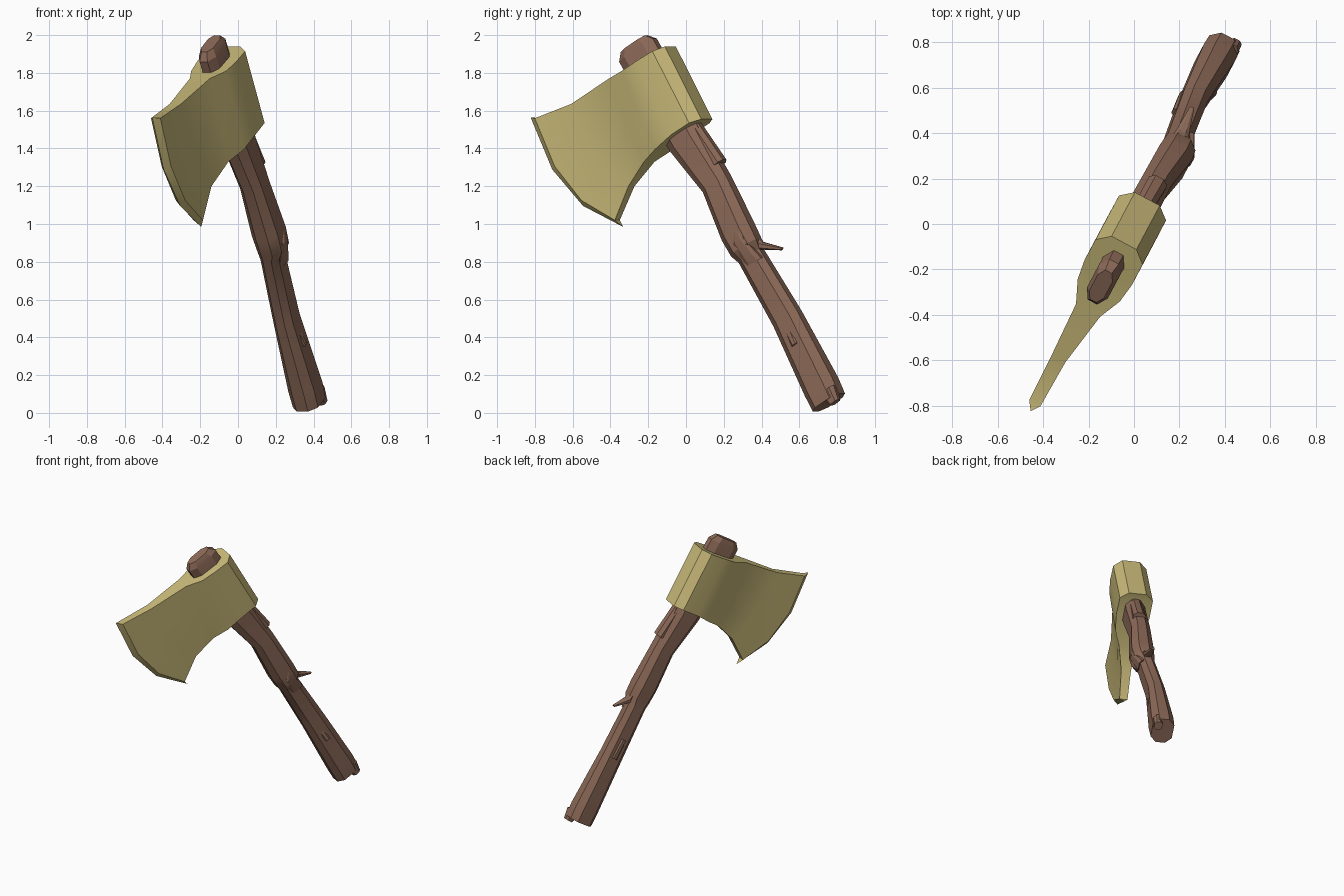
import bpy, bmesh, math
from mathutils import Vector

cube = bpy.data.objects.get("Cube")
if cube:
    bpy.data.objects.remove(cube)

# Tool plane: u runs horizontally from blade to grip, w across the thickness
YAW = math.radians(28)
U = Vector((math.sin(YAW), math.cos(YAW), 0))
W = Vector((math.cos(YAW), -math.sin(YAW), 0))
Z = Vector((0, 0, 1))


def place(u, w, z):
    return U * u + W * w + Z * z


def material(name, color):
    mat = bpy.data.materials.new(name)
    mat.use_nodes = True
    mat.diffuse_color = color
    mat.node_tree.nodes["Principled BSDF"].inputs["Base Color"].default_value = color
    return mat


def finish(name, bm, mat, angle):
    bmesh.ops.recalc_face_normals(bm, faces=bm.faces)
    mesh = bpy.data.meshes.new(name)
    bm.to_mesh(mesh)
    bm.free()
    mesh.materials.append(mat)
    obj = bpy.data.objects.new(name, mesh)
    bpy.context.collection.objects.link(obj)
    bpy.ops.object.select_all(action="DESELECT")
    obj.select_set(True)
    bpy.context.view_layer.objects.active = obj
    bpy.ops.object.shade_smooth_by_angle(angle=math.radians(angle))
    return obj


def loft(name, stations, mat, angle=25):
    """Chamfered-rectangle sections (u, w, z, half depth, half width), capped."""
    bm = bmesh.new()
    axis = (place(*stations[-1][:3]) - place(*stations[0][:3])).normalized()
    depth = axis.cross(W).normalized()
    width = axis.cross(depth).normalized()
    corners = [(1, .45), (.55, 1), (-.55, 1), (-1, .45),
               (-1, -.45), (-.55, -1), (.55, -1), (1, -.45)]
    rings = []
    for u, w, z, hd, hw in stations:
        c = place(u, w, z)
        rings.append([bm.verts.new(c + depth * hd * a + width * hw * b) for a, b in corners])
    for r, s in zip(rings, rings[1:]):
        for i in range(8):
            j = (i + 1) % 8
            bm.faces.new((r[i], r[j], s[j], s[i]))
    bm.faces.new(rings[0])
    bm.faces.new(rings[-1])
    return finish(name, bm, mat, angle)


metal = material("brass yellow metal", (.58, .485, .19, 1))
wood = material("brown wood", (.262, .142, .096, 1))

# Axe head: stations from the poll to the cutting edge
# (top point, bottom point, half thickness, outward bulge of the middle rows)
head_stations = [
    ((-.094, 1.94), (.125, 1.555), .062, (0, 0)),
    ((-.14, 1.915), (.08, 1.535), .117, (0, 0)),
    ((-.24, 1.86), (-.03, 1.47), .118, (0, 0)),
    ((-.33, 1.81), (-.13, 1.395), .105, (0, 0)),
    ((-.43, 1.77), (-.22, 1.33), .06, (0, 0)),
    ((-.68, 1.635), (-.335, 1.2), .034, (-.02, -.03)),
    ((-.90, 1.56), (-.42, 1.02), .028, (-.04, -.075)),
    ((-.94, 1.565), (-.385, .985), 0, (-.055, -.083)),
]
ROWS = 4
bm = bmesh.new()
sides = []
for side in (1, -1):
    grid = []
    for k, (top, bottom, half, bulge) in enumerate(head_stations):
        if side < 0 and half == 0:
            grid.append(sides[0][k])
            continue
        shift = -.015 if top[0] < -.6 else 0
        column = []
        for r in range(ROWS):
            t = r / (ROWS - 1)
            p = Vector(top).lerp(Vector(bottom), t)
            if 0 < r < ROWS - 1:
                p += Vector(bulge)
            column.append(bm.verts.new(place(p.x, side * half + shift, p.y)))
        grid.append(column)
    sides.append(grid)
for grid in sides:
    for a, b in zip(grid, grid[1:]):
        for r in range(ROWS - 1):
            bm.faces.new((a[r], a[r + 1], b[r + 1], b[r]))
left, right = sides
for k in range(len(head_stations) - 1):
    for r in (0, ROWS - 1):
        loop = [left[k][r], left[k + 1][r], right[k + 1][r], right[k][r]]
        bm.faces.new(list(dict.fromkeys(loop)))
for r in range(ROWS - 1):
    bm.faces.new((left[0][r], left[0][r + 1], right[0][r + 1], right[0][r]))
finish("axe_head", bm, metal, 35)

# Handle: stub above the head, swelling, broken ledge, then the grip
loft("handle", [
    (-.31, 0, 1.955, .085, .036),
    (-.288, 0, 1.92, .118, .052),
    (-.20, 0, 1.78, .118, .052),
    (.01, 0, 1.44, .105, .07),
    (.187, 0, 1.21, .082, .066),
    (.32, .015, .96, .092, .078),
    (.37, .015, .875, .088, .072),
    (.392, 0, .83, .072, .055),
    (.595, -.025, .50, .082, .058),
    (.80, -.022, .14, .095, .078),
    (.845, -.022, .055, .092, .075),
], wood)

# Torn wood details
loft("upper_knot", [(.0, 0, 1.56, .05, .04), (.195, .005, 1.31, .05, .045)], wood)
loft("long_splinter", [(.36, 0, .97, .03, .04), (.45, 0, .885, .022, .03),
                       (.57, -.015, .868, .008, .01)], wood)
loft("side_shard", [(.43, .035, .80, .05, .025), (.36, .085, .91, .035, .014),
                    (.345, .088, .975, .004, .004)], wood)
loft("grip_chip", [(.63, .02, .43, .02, .016), (.675, .042, .36, .018, .01)], wood)
loft("back_chip", [(.52, -.06, .62, .02, .025), (.60, -.085, .50, .02, .008)], wood)
loft("butt_chip", [(.86, .02, .12, .05, .03), (.905, .02, .055, .03, .028)], wood)
